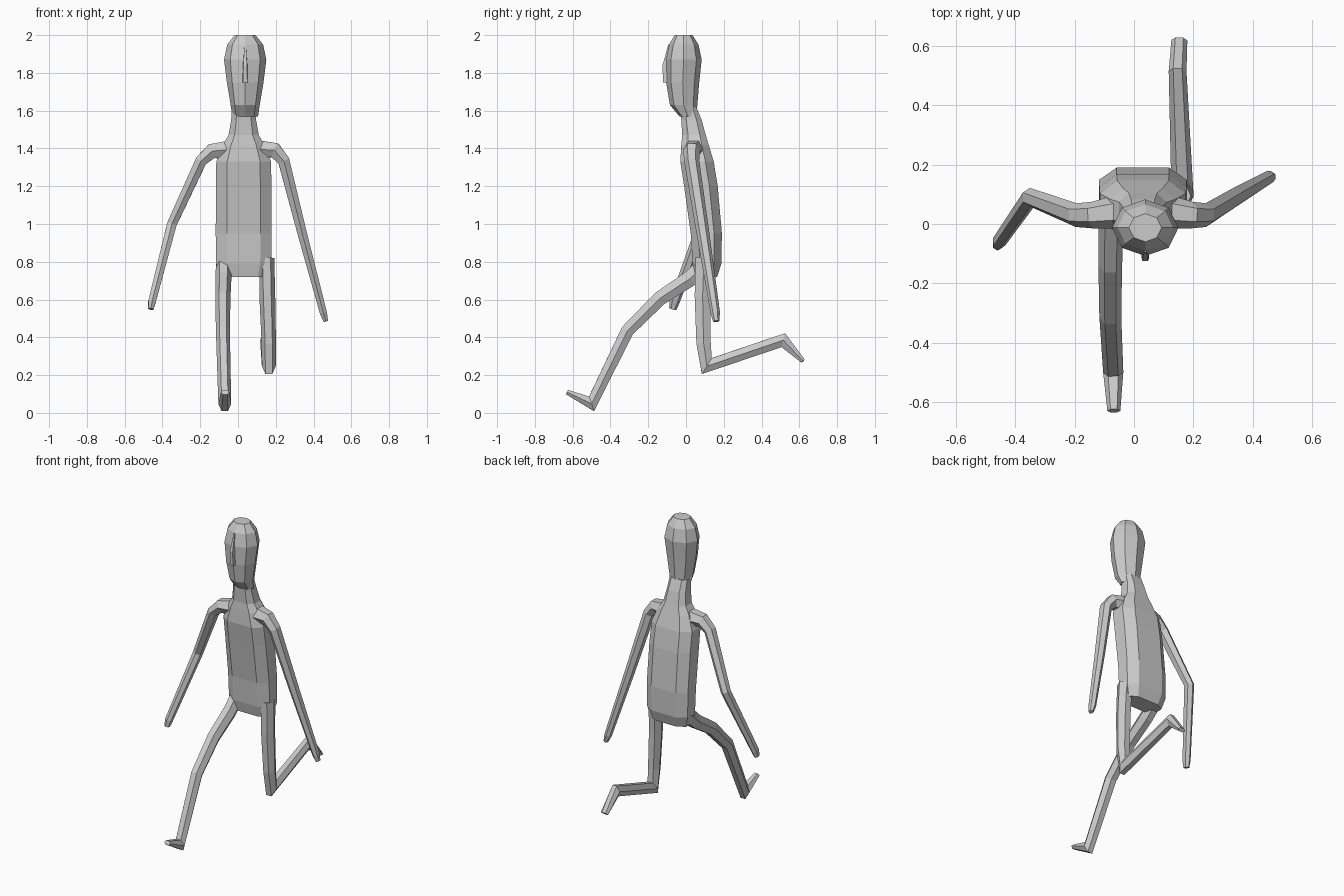
import bpy, bmesh
from math import cos, sin, pi
from mathutils import Vector


def skin(name, rings):
    """Bridge a list of equal-sized point rings and cap both ends."""
    bm = bmesh.new()
    loops = [[bm.verts.new(p) for p in r] for r in rings]
    n = len(loops[0])
    for a, b in zip(loops, loops[1:]):
        for i in range(n):
            j = (i + 1) % n
            bm.faces.new((a[i], a[j], b[j], b[i]))
    bm.faces.new(loops[0][::-1])
    bm.faces.new(loops[-1])
    bmesh.ops.recalc_face_normals(bm, faces=bm.faces)
    me = bpy.data.meshes.new(name)
    bm.to_mesh(me)
    bm.free()
    ob = bpy.data.objects.new(name, me)
    bpy.context.collection.objects.link(ob)
    return ob


def stack(name, cx, section, levels):
    """Loft a unit section upward; levels are (z, half width, front y, back y)."""
    rings = [[(cx + u * hw, (y0 + y1) / 2 + v * (y1 - y0) / 2, z) for u, v in section]
             for z, hw, y0, y1 in levels]
    return skin(name, rings)


def limb(name, side_axis, path):
    """Six-sided mitred tube; path holds (x, y, z, half width, half depth)."""
    pts = [Vector(p[:3]) for p in path]
    rings = []
    for i, p in enumerate(path):
        d0 = (pts[i] - pts[max(i - 1, 0)]).normalized() if i else (pts[1] - pts[0]).normalized()
        d1 = (pts[i + 1] - pts[i]).normalized() if i < len(pts) - 1 else d0
        t = (d0 + d1).normalized()
        side = (side_axis - t * side_axis.dot(t)).normalized()
        up = t.cross(side)
        depth = p[4] / 0.866 / max(t.dot(d0), 0.65)
        rings.append([pts[i] + side * p[3] * cos(k * pi / 3) + up * depth * sin(k * pi / 3)
                      for k in range(6)])
    return skin(name, rings)


X, Y = Vector((1, 0, 0)), Vector((0, 1, 0))
octagon = [(cos(k * pi / 4), sin(k * pi / 4)) for k in range(8)]
boxy = [(1, -.5), (1, .5), (.6, 1), (-.6, 1), (-1, .5), (-1, -.5), (-.6, -1), (.6, -1)]

# Torso and neck
stack("torso", 0.03, boxy, [
    (.72, .125, .05, .165), (.79, .146, .035, .187), (.95, .148, .025, .19),
    (1.20, .147, -.01, .168), (1.33, .145, -.03, .147), (1.42, .11, -.025, .12),
    (1.47, .08, -.02, .105), (1.55, .066, -.025, .083), (1.62, .062, -.03, .055)])

# Head and nose
stack("head", 0.038, octagon, [
    (1.57, .068, -.035, .055), (1.63, .077, -.085, .06), (1.75, .097, -.105, .07),
    (1.87, .112, -.108, .083), (1.95, .095, -.09, .066), (2.0, .055, -.06, .035)])
stack("nose", 0.038, [(1, 1), (-1, 1), (-.7, -1), (.7, -1)], [
    (1.75, .016, -.122, -.08), (1.84, .014, -.124, -.08), (1.95, .005, -.094, -.07)])

# Arms
limb("right_arm", Y, [
    (-.03, .045, 1.395, .06, .05), (-.14, .03, 1.385, .045, .037), (-.195, .03, 1.335, .04, .03),
    (-.35, .09, 1.00, .032, .025), (-.455, -.06, .59, .027, .02), (-.462, -.07, .55, .02, .014)])
limb("left_arm", Y, [
    (.09, .045, 1.395, .06, .05), (.195, .03, 1.39, .045, .037), (.242, .03, 1.335, .04, .03),
    (.34, .09, .95, .034, .025), (.452, .155, .53, .025, .019), (.465, .16, .485, .017, .012)])

# Legs with feet
limb("right_leg", X, [
    (-.077, .11, .79, .04, .045), (-.077, .02, .71, .042, .042), (-.08, -.14, .605, .04, .038),
    (-.08, -.31, .435, .037, .034), (-.07, -.5, .048, .034, .029), (-.068, -.63, .11, .022, .013)])
limb("left_leg", X, [
    (.152, .095, .82, .04, .045), (.155, .088, .62, .042, .042), (.163, .093, .37, .038, .038),
    (.163, .11, .248, .037, .032), (.147, .515, .385, .03, .032), (.153, .62, .274, .027, .012)])
